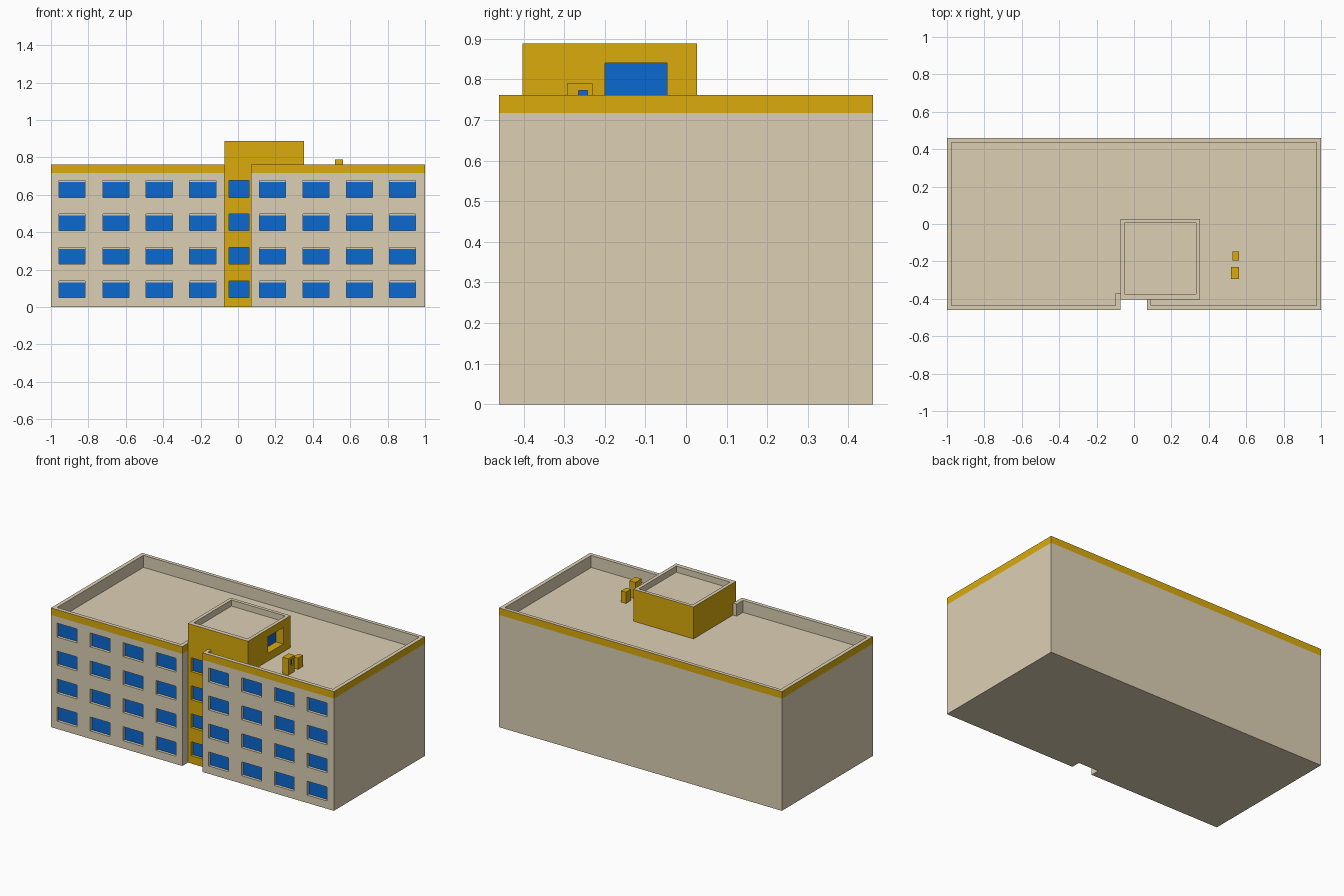
import bpy, bmesh

if "Cube" in bpy.data.objects:
    bpy.data.objects.remove(bpy.data.objects["Cube"])

def material(name, rgb):
    m = bpy.data.materials.new(name)
    m.diffuse_color = (*rgb, 1)
    m.use_nodes = True
    m.node_tree.nodes["Principled BSDF"].inputs["Base Color"].default_value = m.diffuse_color
    return m

BEIGE = material("beige", (0.72, 0.63, 0.46))
YELLOW = material("yellow", (0.71, 0.41, 0.004))
BLUE = material("blue", (0.003, 0.14, 0.63))
MATS = [BEIGE, YELLOW, BLUE]

def add_prism(bm, outline, levels, side_mats, cap=0, special=None):
    """Stack an outline through z levels; special = {side index: material}."""
    rings = [[bm.verts.new((x, y, z)) for x, y in outline] for z in levels]
    n = len(outline)
    for lo, hi, mat in zip(rings, rings[1:], side_mats):
        for i in range(n):
            j = (i + 1) % n
            f = bm.faces.new((lo[i], lo[j], hi[j], hi[i]))
            f.material_index = (special or {}).get(i, mat)
    for ring in (rings[0][::-1], rings[-1]):
        bm.faces.new(ring).material_index = cap

def rect(x0, x1, y0, y1):
    return [(x0, y0), (x1, y0), (x1, y1), (x0, y1)]

def add_box(bm, x, y, z, mat):
    add_prism(bm, rect(*x, *y), z, [mat], mat)

def finish(name, bm):
    me = bpy.data.meshes.new(name)
    bm.to_mesh(me)
    bm.free()
    for m in MATS:
        me.materials.append(m)
    ob = bpy.data.objects.new(name, me)
    bpy.context.collection.objects.link(ob)
    return ob

def box(name, x, y, z, mat):
    bm = bmesh.new()
    add_box(bm, x, y, z, mat)
    return finish(name, bm)

def cut(ob, cutter):
    mod = ob.modifiers.new("cut", 'BOOLEAN')
    mod.object, mod.operation, mod.solver = cutter, 'DIFFERENCE', 'EXACT'
    bpy.context.view_layer.objects.active = ob
    bpy.ops.object.modifier_apply(modifier=mod.name)
    bpy.data.objects.remove(cutter)

FLOOR, BAND, TOP = 0.685, 0.717, 0.762

# Main block with a notch in the front and a yellow cornice band
bm = bmesh.new()
plan = [(-1, -.46), (-.072, -.46), (-.072, -.403), (.07, -.403), (.07, -.46),
        (1, -.46), (1, .46), (-1, .46)]
add_prism(bm, plan, [0, BAND, TOP], [0, 1], special={2: 1})
building = finish("building", bm)

# Sunken roof behind the parapet
bm = bmesh.new()
inner = [(-.975, -.435), (-.098, -.435), (-.098, -.372), (.092, -.372),
         (.092, -.435), (.975, -.435), (.975, .437), (-.975, .437)]
add_prism(bm, inner, [FLOOR, 1], [0])
cut(building, finish("roof_cutter", bm))

# Window recesses and panes, four rows of nine
holes, panes = bmesh.new(), bmesh.new()
columns = [(-.888, .07, -.46, 0), (-.653, .07, -.46, 0), (-.421, .07, -.46, 0),
           (-.188, .07, -.46, 0), (.185, .07, -.46, 0), (.417, .07, -.46, 0),
           (.649, .07, -.46, 0), (.88, .07, -.46, 0), (.005, .054, -.403, 1)]
for row in range(4):
    z0 = .05 + row * .179
    for cx, hw, face, mat in columns:
        xs = (cx - hw, cx + hw)
        add_box(holes, xs, (face - .02, face + .02), (z0, z0 + .089), mat)
        top = z0 + (.081 if mat == 0 else .089)
        add_box(panes, xs, (face + .018, face + .024), (z0, top), 2)
cut(building, finish("window_cutter", holes))
finish("window_panes", panes)

# Stair tower on the roof, with its own parapet and a deep side window
bm = bmesh.new()
add_prism(bm, rect(-.072, .353, -.403, .027), [FLOOR, .889], [1])
tower = finish("stair_tower", bm)
cut(tower, box("tower_roof_cutter", (-.05, .331), (-.375, .005), (.85, 1), 0))
cut(tower, box("tower_window_cutter", (.298, .4), (-.2, -.047), (.735, .84), 1))
box("tower_window_pane", (.296, .301), (-.2, -.047), (.735, .84), 2)

# Two small roof vents
vent = box("large_vent", (.519, .561), (-.293, -.23), (FLOOR, .79), 1)
cut(vent, box("vent_cutter", (.551, .6), (-.265, -.242), (.735, .773), 1))
box("vent_pane", (.549, .553), (-.265, -.242), (.735, .773), 2)
box("small_vent", (.527, .561), (-.195, -.146), (FLOOR, .757), 1)
